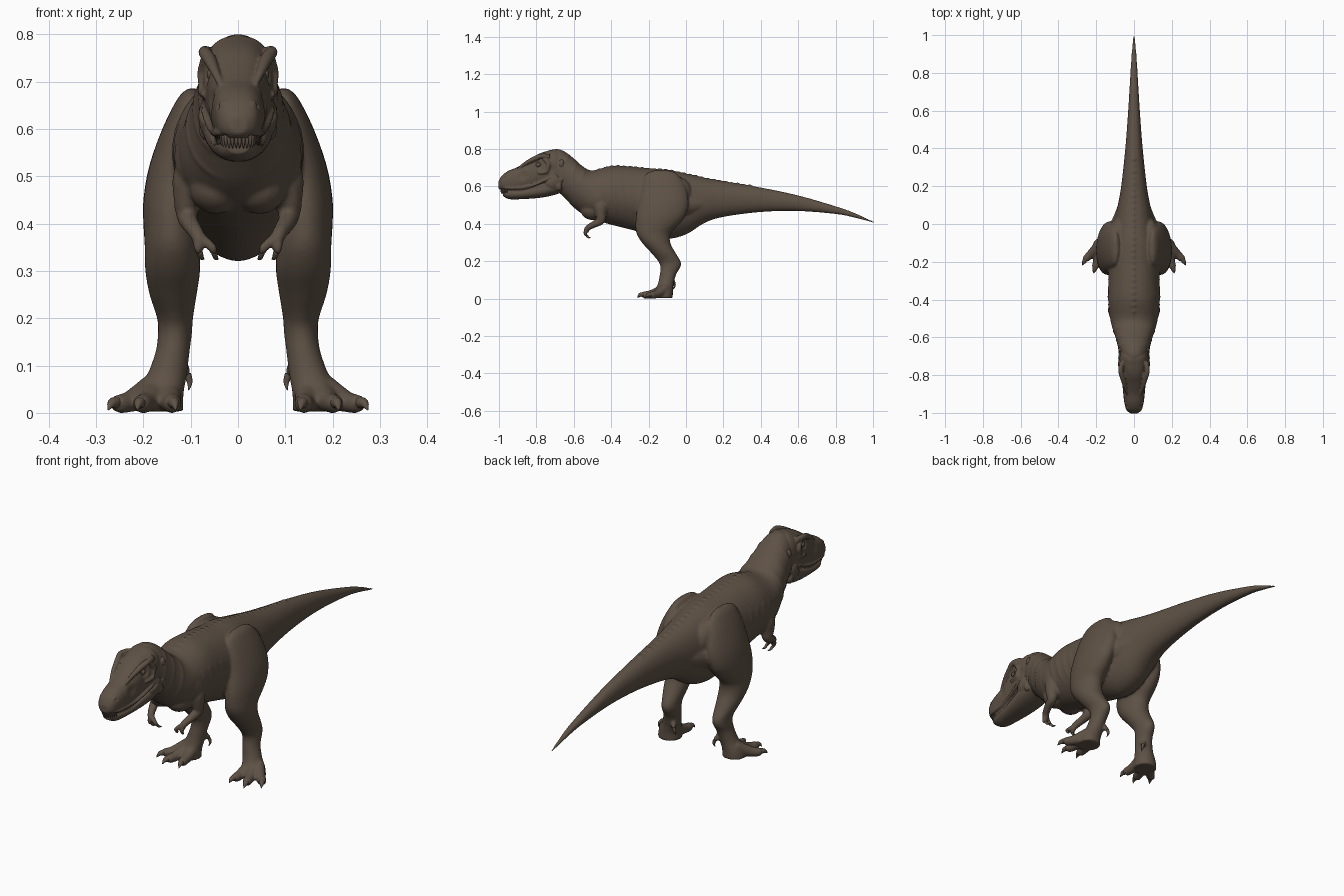
import bpy, bmesh, math
from mathutils import Vector, Matrix

hide = bpy.data.materials.new("dark_brown_hide")
hide.diffuse_color = (0.112, 0.083, 0.060, 1)


def spline(pts, n):
    """Catmull-Rom through tuples of any size."""
    out = []
    for i in range(len(pts) - 1):
        p = [pts[max(i - 1, 0)], pts[i], pts[i + 1], pts[min(i + 2, len(pts) - 1)]]
        for k in range(n):
            t = k / n
            out.append(tuple(0.5 * (2 * b + (c - a) * t + (2 * a - 5 * b + 4 * c - d) * t * t
                                    + (3 * b - a - 3 * c + d) * t ** 3) for a, b, c, d in zip(*p)))
    return out + [tuple(pts[-1])]


def loft(bm, rings):
    vs = [[bm.verts.new(p) for p in r] for r in rings]
    n = len(vs[0])
    for a, b in zip(vs, vs[1:]):
        for i in range(n):
            bm.faces.new((a[i], a[(i + 1) % n], b[(i + 1) % n], b[i]))
    bm.faces.new(vs[0])
    bm.faces.new(vs[-1])


def section(s, a, e):
    """Point on a front-facing slice (y, top, bottom, half width); the belly is keeled."""
    y, top, bot, w = s
    c, d = math.cos(a), math.sin(a)
    if d < 0:
        e -= .3 * max(0, 1 - ((y + .22) / .3) ** 2)
    return Vector((math.copysign(abs(c) ** (2 / e), c) * w, y,
                   (top + bot) / 2 + math.copysign(abs(d) ** (2 / e), d) * (top - bot) / 2))


def slices(bm, secs, e=2.1, n=4, sides=40):
    loft(bm, [[section(s, math.tau * i / sides, e) for i in range(sides)] for s in spline(secs, n)])


def tube(bm, pts, n=4, sides=12):
    """Mirrored pair of tapering tubes through (x, y, z, radius)."""
    path = spline(pts, n)
    for m in (1, -1):
        rings = []
        for i, p in enumerate(path):
            t = Vector(path[min(i + 1, len(path) - 1)][:3]) - Vector(path[max(i - 1, 0)][:3])
            t.normalize()
            u = t.cross(Vector((1, 0, 0))).normalized()
            v = t.cross(u)
            ring = []
            for k in range(sides):
                a = math.tau * k / sides
                q = Vector(p[:3]) + (u * math.cos(a) + v * math.sin(a)) * max(p[3], 0.0008)
                ring.append((q.x * m, q.y, q.z))
            rings.append(ring)
        loft(bm, rings)


def ball(bm, c, r, mirror=True):
    for m in ((1, -1) if mirror else (1,)):
        bmesh.ops.create_uvsphere(bm, u_segments=16, v_segments=10, radius=1, matrix=Matrix.Translation(
            (c[0] * m, c[1], c[2])) @ Matrix.Diagonal((r[0], r[1], r[2], 1)))


def finish(bm, name, voxel=0, smooth=0):
    bmesh.ops.recalc_face_normals(bm, faces=bm.faces[:])
    me = bpy.data.meshes.new(name)
    bm.to_mesh(me)
    bm.free()
    ob = bpy.data.objects.new(name, me)
    bpy.context.collection.objects.link(ob)
    if voxel:
        r = ob.modifiers.new("fuse", 'REMESH')
        r.mode, r.voxel_size = 'VOXEL', voxel
        s = ob.modifiers.new("soften", 'SMOOTH')
        s.factor, s.iterations = 0.5, smooth
        dg = bpy.context.evaluated_depsgraph_get()
        me = bpy.data.meshes.new_from_object(ob.evaluated_get(dg))
        ob.modifiers.clear()
        ob.data = me
    me.materials.clear()
    me.materials.append(hide)
    me.polygons.foreach_set("use_smooth", [True] * len(me.polygons))
    for v in me.vertices:
        v.co.z = max(v.co.z, 0.0)
    me.update()
    return ob


# Neck, torso and tail
body_secs = [(-.77, .775, .61, .05), (-.70, .80, .58, .072), (-.65, .787, .54, .085), (-.60, .75, .487, .098),
             (-.55, .706, .45, .115), (-.5, .685, .425, .126), (-.4, .708, .395, .137), (-.3, .705, .37, .135),
             (-.2, .695, .343, .137), (-.1, .688, .320, .132), (0, .668, .343, .108), (.1, .645, .405, .086),
             (.2, .627, .437, .068), (.4, .594, .463, .046), (.6, .552, .468, .031), (.8, .494, .452, .019),
             (.9, .459, .433, .013), (1.004, .412, .404, .004)]
bm = bmesh.new()
slices(bm, body_secs)
fine = spline(body_secs, 10)


def skin(y, deg, r, sink=0.0):
    s = min(fine, key=lambda q: abs(q[0] - y))
    p = section((y, s[1], s[2], s[3]), math.radians(deg), 2.1)
    return (p.x - sink, p.y, p.z, r)


# Neck folds, ribs and back bumps
for y in (-.66, -.615, -.57):
    tube(bm, [skin(y + .03 * math.sin(math.radians(d)), d, .007 if abs(d) < 60 else .004, .004)
              for d in range(-70, 71, 20)])
for y in (-.43, -.385, -.34, -.295):
    tube(bm, [skin(y - .0006 * d, d, .007 if abs(d) < 30 else .003, .004) for d in range(-50, 21, 14)])
for i in range(26):
    y = -.46 + i * .032
    z = skin(y, 90, 0)[2]
    ball(bm, (0, y, z - .003), (.012, .013, .009), False)

# Legs: horizontal slices (z, x, y, half width, half depth)
leg = [(.685, .096, -.13, .010, .04), (.665, .100, -.13, .027, .085), (.60, .114, -.122, .046, .118),
       (.52, .128, -.12, .060, .134), (.45, .139, -.133, .061, .133), (.40, .14, -.152, .060, .118),
       (.35, .139, -.173, .058, .092), (.30, .138, -.16, .058, .076), (.25, .137, -.125, .050, .066),
       (.20, .133, -.089, .038, .06), (.17, .133, -.083, .036, .054), (.13, .138, -.096, .036, .044),
       (.08, .15, -.108, .042, .042), (.04, .165, -.12, .05, .05), (.003, .168, -.122, .053, .052)]
for m in (1, -1):
    loft(bm, [[(m * (x + rx * math.cos(a)), y + ry * math.sin(a), z)
               for a in [math.tau * k / 28 for k in range(28)]] for z, x, y, rx, ry in spline(leg, 4)])

# Muscle running from thigh back into the tail
tube(bm, [(.105, -.14, .49, .065), (.083, -.06, .49, .066), (.055, .02, .50, .058), (.034, .10, .515, .05),
          (.02, .22, .53, .04)], 4, 16)
ball(bm, (.085, -.06, .57), (.05, .09, .085))

# Toes
toe_tips = [(.255, -.185), (.205, -.228), (.138, -.222)]
for tx, ty in toe_tips:
    bx, by = .165 + (tx - .19) * .3, -.115
    tube(bm, [(bx, by + .01, .06, .022), (bx + (tx - bx) * .35, by + (ty - by) * .35, .034, .026),
              (bx + (tx - bx) * .7, by + (ty - by) * .7, .022, .022), (tx, ty, .019, .019),
              (tx + (tx - bx) * .08, ty - .008, .016, .010)])
tube(bm, [(.125, -.085, .11, .014), (.112, -.068, .09, .012), (.106, -.062, .078, .008)])

# Arms and fingers
tube(bm, [(.085, -.45, .53, .04), (.098, -.455, .49, .042), (.106, -.455, .45, .031), (.108, -.455, .417, .023),
          (.1, -.49, .398, .019), (.087, -.525, .378, .016), (.08, -.535, .358, .014)])
for fx in (.055, .085):
    tube(bm, [(.08, -.53, .37, .012), (fx, -.54, .35, .010), (fx - .004, -.532, .337, .008)])

# Chest and shoulder muscles
ball(bm, (.045, -.5, .475), (.058, .065, .055))
ball(bm, (.09, -.46, .54), (.045, .07, .075))
finish(bm, "body", .0058, 6)

# Head: skull and lower jaw
skull = [(-1.003, .625, .59, .018), (-.985, .657, .578, .040), (-.95, .683, .570, .050), (-.9, .704, .568, .056),
         (-.85, .735, .574, .061), (-.8, .768, .585, .067), (-.75, .787, .592, .074), (-.7, .796, .6, .076),
         (-.64, .765, .62, .06)]
jaw = [(-.978, .575, .548, .022), (-.95, .59, .533, .040), (-.9, .595, .531, .049), (-.8, .61, .537, .062),
       (-.72, .64, .55, .073), (-.66, .63, .57, .065)]
bm = bmesh.new()
slices(bm, skull, 2.4)
slices(bm, jaw, 2.3)
# Brow ridges, eye rims, lips, cheeks, nostril rims
tube(bm, [(.036, -.90, .692, .006), (.049, -.86, .722, .010), (.061, -.81, .748, .014), (.071, -.775, .762, .013),
          (.062, -.73, .76, .014)])
tube(bm, [(.066, -.76, .75, .012), (.073, -.735, .72, .013), (.074, -.745, .68, .011), (.069, -.79, .672, .008)])
tube(bm, [(.035, -.975, .592, .007), (.045, -.94, .592, .008), (.052, -.87, .594, .008), (.062, -.8, .612, .008),
          (.072, -.74, .64, .007)])
ball(bm, (.052, -.71, .625), (.032, .05, .05))
ball(bm, (.028, -.965, .648), (.014, .02, .014))
for y, z in ((-.68, .60), (-.665, .64), (-.66, .68), (-.665, .72)):
    ball(bm, (.067, y, z), (.016, .016, .024))
head = finish(bm, "head", .0038, 3)

# Carve mouth line, eye sockets, nostrils and snout hollows: (y, z, radius, depth)
dents = [(y, z, .010, .005) for y, z in spline([(-.985, .581), (-.93, .573), (-.87, .575), (-.82, .59),
                                               (-.76, .615), (-.725, .64)], 8)]
dents += [(-.79, .715, .028, .010), (-.875, .66, .035, .006), (-.968, .648, .008, .006), (-.72, .69, .03, .005)]
normals = [v.normal.copy() for v in head.data.vertices]
for v, nrm in zip(head.data.vertices, normals):
    if abs(v.co.x) > .022:
        push = 0
        for y, z, r, d in dents:
            q = ((v.co.y - y) ** 2 + (v.co.z - z) ** 2) / (r * r)
            if q < 1:
                push = max(push, d * (1 - q) ** 2)
        v.co -= nrm * push
head.data.update()

# Eyes
bm = bmesh.new()
ball(bm, (.056, -.79, .715), (.010, .013, .012))
finish(bm, "eyes")

# Teeth along the front of the upper lip
bm = bmesh.new()
for i in range(6):
    a = math.radians(6 + i * 13)
    x, y = .036 * math.sin(a), -.945 - .042 * math.cos(a)
    tube(bm, [(x, y, .59, .004), (x, y, .572, .0038), (x * .97, y + .003, .559, .0005)], 2, 8)
finish(bm, "teeth")

# Claws on toes, rear toe and fingers
bm = bmesh.new()
for tx, ty in toe_tips:
    dx = (tx - .168) * .22
    tube(bm, [(tx, ty, .022, .013), (tx + dx * .6, ty - .018, .02, .010), (tx + dx, ty - .033, .006, .001)])
tube(bm, [(.107, -.063, .082, .008), (.102, -.062, .065, .006), (.104, -.07, .048, .001)])
for fx in (.051, .081):
    tube(bm, [(fx, -.533, .34, .0065), (fx - .004, -.522, .328, .005), (fx - .009, -.507, .325, .001)])
finish(bm, "claws")
